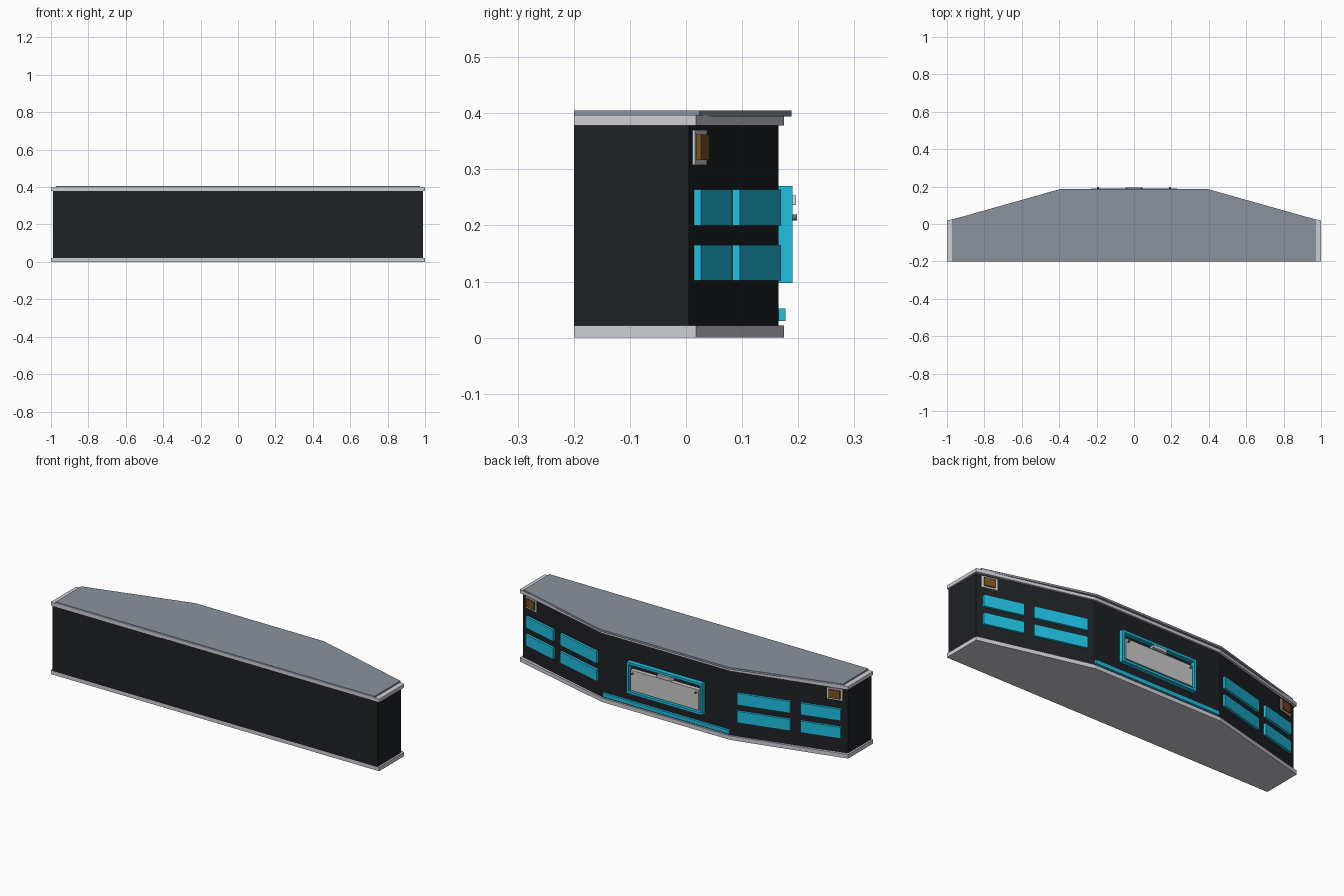
import bpy, bmesh, math
from mathutils import Vector, Matrix

if "Cube" in bpy.data.objects:
    bpy.data.objects.remove(bpy.data.objects["Cube"])


def material(name, rgb):
    m = bpy.data.materials.new(name)
    m.diffuse_color = (*rgb, 1)
    m.use_nodes = True
    m.node_tree.nodes["Principled BSDF"].inputs["Base Color"].default_value = m.diffuse_color
    return m


BLACK = material("black_paint", (0.014, 0.015, 0.018))
TRIM = material("light_trim", (0.62, 0.62, 0.68))
STEEL = material("blue_grey_plate", (0.26, 0.29, 0.34))
CYAN = material("cyan_paint", (0.014, 0.52, 0.75))
AMBER = material("amber", (0.20, 0.085, 0.015))
SILVER = material("silver", (0.55, 0.56, 0.58))
DARK = material("dark_screw", (0.15, 0.15, 0.16))


def finish(bm, name, mat, mirror=False):
    bmesh.ops.recalc_face_normals(bm, faces=bm.faces)
    me = bpy.data.meshes.new(name)
    bm.to_mesh(me)
    bm.free()
    ob = bpy.data.objects.new(name, me)
    bpy.context.collection.objects.link(ob)
    me.materials.append(mat)
    if mirror:
        ob.modifiers.new("mirror", 'MIRROR').use_clip = False
    return ob


def slab(name, half, side_y, back_y, z0, z1, mat, knee=0.39):
    """Six-sided outline with a tapered back, extruded upward."""
    pts = [(-half, -0.2), (half, -0.2), (half, side_y),
           (knee, back_y), (-knee, back_y), (-half, side_y)]
    bm = bmesh.new()
    f = bm.faces.new([bm.verts.new((x, y, z0)) for x, y in pts])
    r = bmesh.ops.extrude_face_region(bm, geom=[f])
    bmesh.ops.translate(bm, vec=(0, 0, z1 - z0),
                        verts=[v for v in r['geom'] if isinstance(v, bmesh.types.BMVert)])
    return finish(bm, name, mat)


def add_box(bm, x0, x1, y0, y1, z0, z1):
    m = Matrix.Translation(((x0 + x1) / 2, (y0 + y1) / 2, (z0 + z1) / 2)) \
        @ Matrix.Diagonal((x1 - x0, y1 - y0, z1 - z0, 1))
    return bmesh.ops.create_cube(bm, size=1, matrix=m)['verts']


def box(name, dims, mat):
    bm = bmesh.new()
    add_box(bm, *dims)
    return finish(bm, name, mat)


def add_ring(bm, hx, z0, z1, y0, y1, w):
    """Rectangular frame facing +y with border width w."""
    loops = []
    for y in (y0, y1):
        for i in (0, w):
            loops.append([bm.verts.new(p) for p in (
                (-hx + i, y, z0 + i), (hx - i, y, z0 + i),
                (hx - i, y, z1 - i), (-hx + i, y, z1 - i))])
    order = [loops[0], loops[2], loops[3], loops[1]]
    for a, b in zip(order, order[1:] + order[:1]):
        for k in range(4):
            n = (k + 1) % 4
            bm.faces.new((a[k], a[n], b[n], b[k]))


# sloped back face of the body, from its knee to the outer end
KNEE, END = Vector((0.39, 0.165, 0)), Vector((0.99, 0.005, 0))
SLOPE = (END - KNEE).normalized()
ANGLE = math.atan2(SLOPE.y, SLOPE.x)


def sloped(name, x0, x1, zs, t, mat):
    """Mirrored raised panels lying on the sloped face."""
    bm = bmesh.new()
    k = 1 / SLOPE.x
    for z0, z1 in zs:
        add_box(bm, (x0 - KNEE.x) * k, (x1 - KNEE.x) * k, -0.002, t, z0, z1)
    bmesh.ops.transform(bm, verts=bm.verts,
                        matrix=Matrix.Translation(KNEE) @ Matrix.Rotation(ANGLE, 4, 'Z'))
    return finish(bm, name, mat, mirror=True)


# main shell
slab("body", 0.99, 0.005, 0.165, 0.02, 0.38, BLACK)
slab("bottom_trim", 1.0, 0.018, 0.175, 0.0, 0.022, TRIM)
slab("top_trim", 1.0, 0.018, 0.175, 0.378, 0.397, TRIM)
slab("top_plate", 0.972, 0.024, 0.188, 0.394, 0.405, STEEL)

# side panels and corner lights
rows = [(0.102, 0.165), (0.20, 0.264)]
sloped("inner_panels", 0.424, 0.698, rows, 0.0135, CYAN)
sloped("outer_panels", 0.75, 0.956, rows, 0.0135, CYAN)
sloped("light_bezel", 0.883, 0.964, [(0.308, 0.37)], 0.004, SILVER)
sloped("corner_light", 0.894, 0.952, [(0.317, 0.362)], 0.012, AMBER)

# lower strip
box("lower_strip", (-0.385, 0.385, 0.163, 0.177, 0.03, 0.052), CYAN)

# centre frame and plate
bm = bmesh.new()
add_ring(bm, 0.23, 0.097, 0.27, 0.163, 0.19, 0.013)
finish(bm, "centre_frame", CYAN)
box("centre_plate", (-0.208, 0.208, 0.163, 0.187, 0.118, 0.23), SILVER)

# plate lamp with a narrower top
bm = bmesh.new()
for v in add_box(bm, -0.045, 0.045, 0.163, 0.196, 0.236, 0.253):
    if v.co.z > 0.24:
        v.co.x *= 0.85
finish(bm, "plate_lamp", SILVER)

# plate screws
bm = bmesh.new()
bmesh.ops.create_cone(bm, cap_ends=True, segments=12, radius1=0.005, radius2=0.005, depth=0.014,
                      matrix=Matrix.Translation((0.193, 0.191, 0.214)) @ Matrix.Rotation(math.pi / 2, 4, 'X'))
finish(bm, "plate_screws", DARK, mirror=True)
